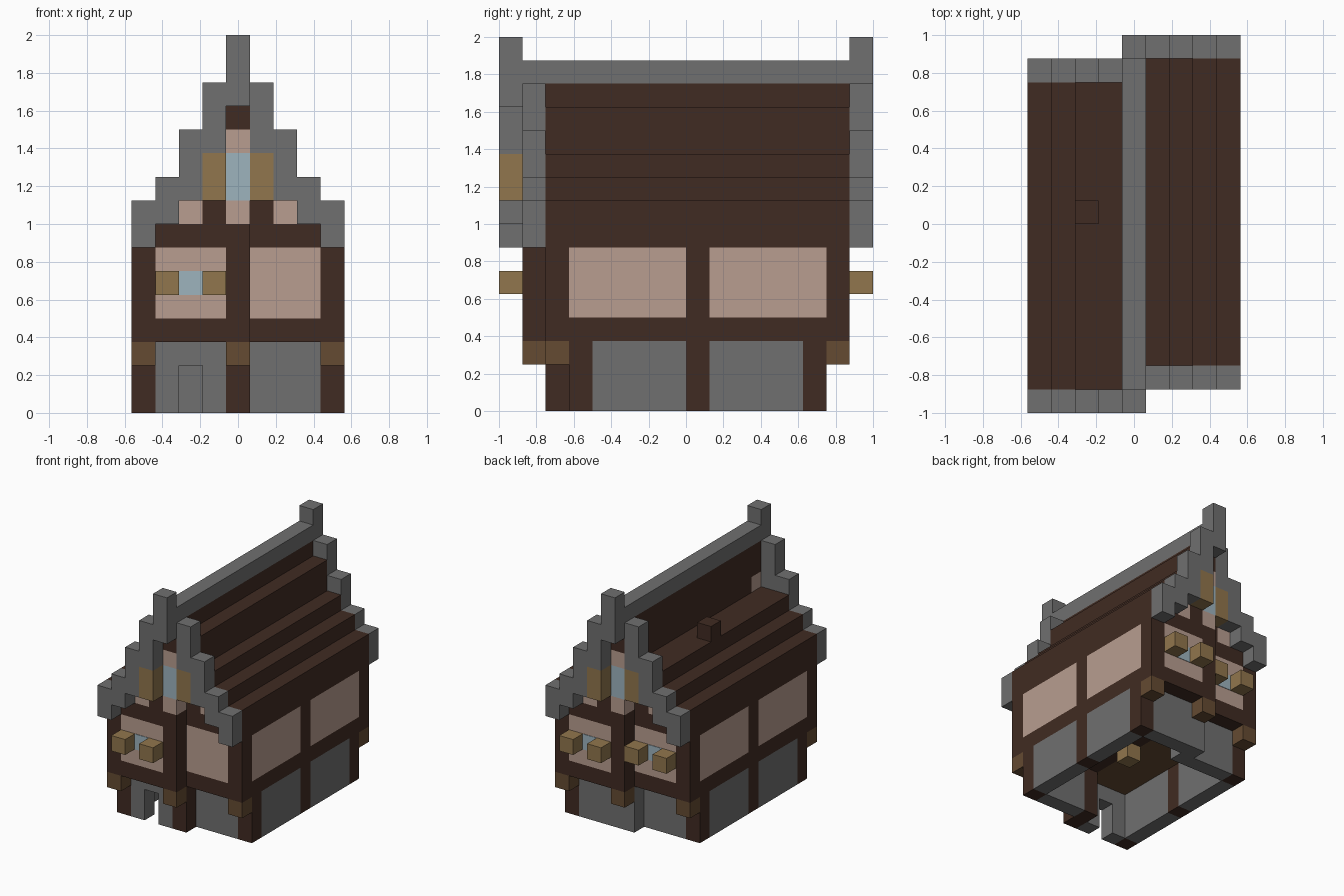
import bpy
import bmesh
from mathutils import Matrix, Vector

default = bpy.data.objects.get("Cube")
if default:
    bpy.data.objects.remove(default, do_unlink=True)

U = 0.125  # one building block


def material(name, rgb):
    m = bpy.data.materials.new(name)
    m.use_nodes = True
    m.diffuse_color = (*rgb, 1)
    m.node_tree.nodes["Principled BSDF"].inputs["Base Color"].default_value = (*rgb, 1)
    return m


TIMBER = material("dark timber", (0.051, 0.024, 0.016))
STONE = material("grey stone", (0.162, 0.162, 0.162))
PLASTER = material("pink plaster", (0.479, 0.337, 0.279))
SHUTTER = material("golden wood", (0.283, 0.181, 0.074))
GLASS = material("pale blue glass", (0.337, 0.456, 0.515))
BRACKET = material("mid brown wood", (0.13, 0.07, 0.032))


def box(name, mat, x, y, z):
    """Box spanning the given ranges, measured in blocks."""
    lo = Vector((min(x), min(y), min(z))) * U
    hi = Vector((max(x), max(y), max(z))) * U
    bm = bmesh.new()
    bmesh.ops.create_cube(bm, size=1, matrix=Matrix.Translation((lo + hi) / 2)
                          @ Matrix.Diagonal((*(hi - lo), 1)))
    mesh = bpy.data.meshes.new(name)
    bm.to_mesh(mesh)
    bm.free()
    mesh.materials.append(mat)
    ob = bpy.data.objects.new(name, mesh)
    bpy.context.collection.objects.link(ob)


def col(n):
    """Width range of the n-th column out from the middle."""
    return (n - 0.5, n + 0.5)


# The right half of the house is the left half turned half way round
for side, s in (("left", 1), ("right", -1)):
    def part(name, mat, x, y, z):
        box(f"{name}_{side}", mat, [s * v for v in x], [s * v for v in y], z)

    inner, outer = (0.5, 3.5), col(4)

    # Ground floor side wall
    for y in (-5, 0, 5):
        part("ground_post", TIMBER, outer, (y, y + 1), (0, 3))
    for y in (-4, 1):
        part("ground_side_stone", STONE, outer, (y, y + 4), (0, 3))

    # Ground floor end walls, with a doorway in the front right one
    part("ground_near_stone", STONE, inner, (-5, -4), (0, 3))
    if side == "left":
        part("ground_far_stone", STONE, inner, (5, 6), (0, 3))
    else:
        for n in (1, 3):
            part("door_jamb", STONE, col(n), (5, 6), (0, 3))
        part("door_lintel", STONE, col(2), (5, 6), (2, 3))

    # Ceiling and solid upper core
    part("ceiling", BRACKET, inner, (-5, 6), (3, 4))
    part("upper_core", TIMBER, inner, (-5, 6), (4, 9))

    # Upper side wall: sill, posts, panels and eave
    part("side_sill", TIMBER, outer, (-6, 7), (3, 4))
    part("eave", TIMBER, outer, (-6, 7), (7, 9))
    for y in (-6, 0, 6):
        part("upper_post", TIMBER, outer, (y, y + 1), (4, 7))
    for y in (-5, 1):
        part("side_panel", PLASTER, outer, (y, y + 5), (4, 7))

    # Upper end walls, corner brackets and stepped gables
    for end, wall, face, d in (("near", (-6, -5), -6, -1), ("far", (6, 7), 7, 1)):
        ahead = (face, face + d)
        part(f"{end}_sill", TIMBER, inner, wall, (3, 4))
        part(f"{end}_panel", PLASTER, inner, wall, (4, 7))
        part(f"{end}_beam", TIMBER, inner, wall, (7, 8))
        part(f"{end}_gable_stud", TIMBER, col(1), wall, (8, 9))
        part(f"{end}_gable_plaster", PLASTER, col(2), wall, (8, 9))
        part(f"{end}_bracket", BRACKET, outer, wall, (2, 3))
        part(f"{end}_gable_shutter", SHUTTER, col(1), ahead, (9, 11))
        for n, z in enumerate(((11, 14), (9, 12), (8, 10), (7, 9)), 1):
            part(f"{end}_gable_step", STONE, col(n), ahead, z)
        # Every end wall has a window except the front left one
        if (side, end) != ("left", "near"):
            part(f"{end}_window", GLASS, col(2), (face, face + d * 0.03), (5, 6))
            for n in (1, 3):
                part(f"{end}_window_shutter", SHUTTER, col(n), ahead, (5, 6))

    # Stepped roof, lower beside the ridge on the right
    tops = (13, 11, 10) if side == "left" else (11, 11, 10)
    for n, (base, top) in enumerate(zip((9, 9, 8), tops), 1):
        part("roof_step", TIMBER, col(n), (-6, 7), (base, top))

    # Middle of each end: post, bracket, gable window and finial
    mid, wall, ahead = col(0), (-7, -6), (-8, -7)
    part("middle_ground_post", TIMBER if side == "left" else STONE, mid, (-6, -4), (0, 3))
    part("middle_bracket", BRACKET, mid, wall, (2, 3))
    part("middle_post", TIMBER, mid, wall, (3, 8))
    part("gable_window_sill", PLASTER, mid, wall, (8, 9))
    part("gable_window", GLASS, mid, wall, (9, 11))
    part("gable_window_head", PLASTER, mid, wall, (11, 12))
    part("gable_peak", TIMBER, mid, wall, (12, 14))
    part("finial", STONE, mid, ahead, (13, 16))

# Ridge, core below it, roof block and hanging lamp
box("middle_core", TIMBER, col(0), (-6, 6), (3, 14))
box("ridge", STONE, col(0), (-7, 7), (14, 15))
box("roof_block", TIMBER, col(-2), (0, 1), (11, 12))
box("lamp", SHUTTER, col(0), (-1, 0), (2, 3))
